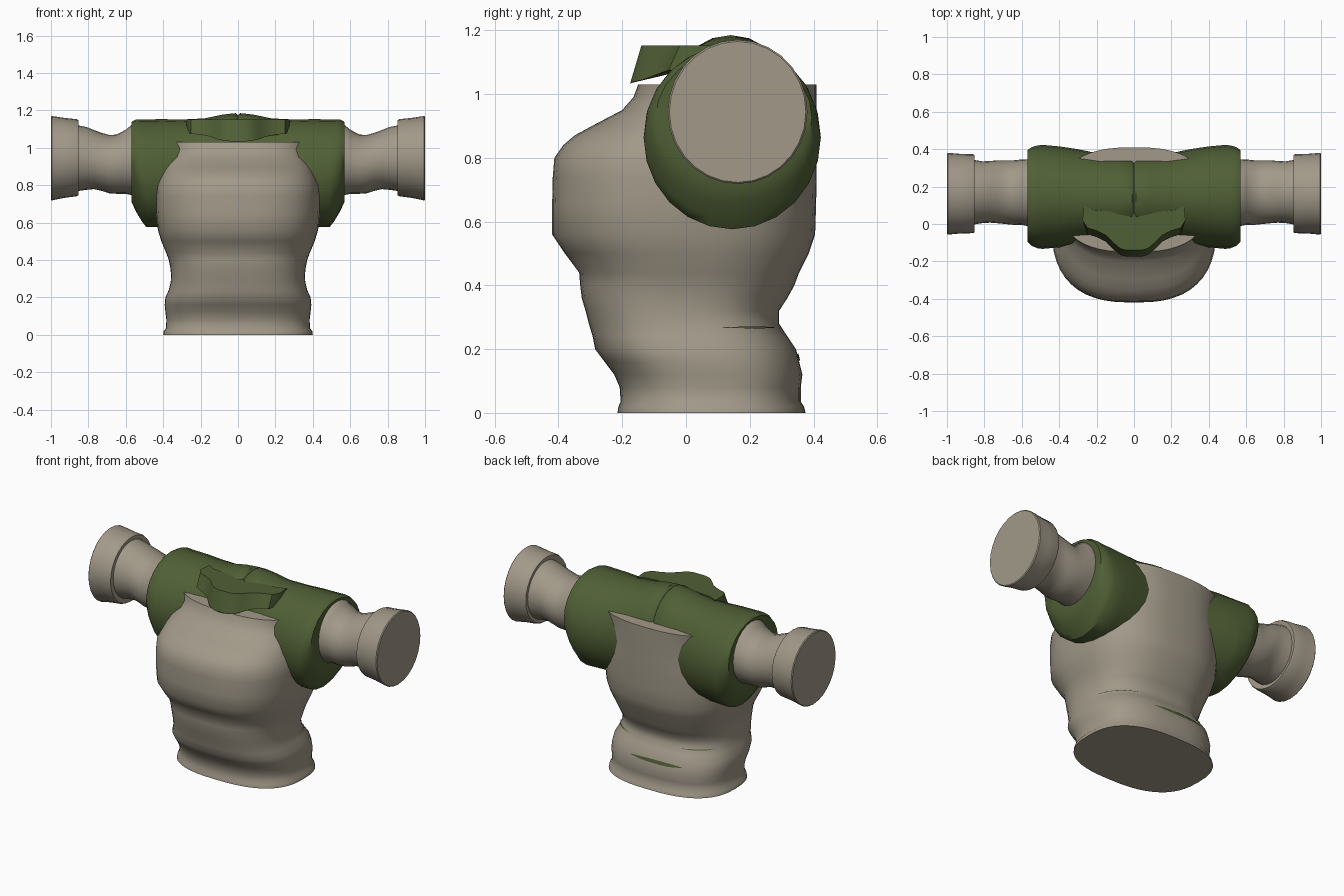
import bpy, bmesh, math

def material(name, rgb):
    m = bpy.data.materials.new(name)
    m.diffuse_color = (*rgb, 1)
    return m

CLOTH = material("beige cloth", (0.36, 0.32, 0.25))
GREEN = material("olive green", (0.08, 0.115, 0.036))

def loft(name, rings, mat, closed=True, caps=True, angle=50):
    """Skin a list of point rings into one object."""
    bm = bmesh.new()
    rows = [[bm.verts.new(p) for p in r] for r in rings]
    n = len(rows[0])
    for a, b in zip(rows, rows[1:]):
        for i in range(n if closed else n - 1):
            j = (i + 1) % n
            bm.faces.new((a[i], a[j], b[j], b[i]))
    if caps:
        bm.faces.new(rows[0])
        bm.faces.new(rows[-1])
    bmesh.ops.recalc_face_normals(bm, faces=bm.faces)
    me = bpy.data.meshes.new(name)
    bm.to_mesh(me)
    bm.free()
    me.materials.append(mat)
    ob = bpy.data.objects.new(name, me)
    bpy.context.collection.objects.link(ob)
    bpy.context.view_layer.objects.active = ob
    ob.select_set(True)
    bpy.ops.object.shade_smooth_by_angle(angle=math.radians(angle))
    ob.select_set(False)
    return ob

def spow(v, p):
    return math.copysign(abs(v) ** p, v)

# Torso profile: z, half width, front y, back y
TORSO = [(0, .40, -.215, .375), (.02, .397, -.212, .37), (.035, .385, -.205, .36),
         (.08, .383, -.208, .36), (.12, .388, -.225, .365), (.16, .392, -.255, .355),
         (.20, .388, -.285, .345), (.24, .37, -.293, .318), (.28, .36, -.305, .292),
         (.32, .358, -.315, .292), (.36, .362, -.327, .318), (.40, .37, -.332, .34),
         (.44, .385, -.335, .355), (.50, .41, -.38, .385), (.56, .428, -.42, .405),
         (.65, .438, -.42, .408), (.74, .44, -.418, .41), (.80, .435, -.413, .41),
         (.84, .42, -.385, .41), (.87, .41, -.35, .41), (.90, .40, -.295, .41),
         (.95, .385, -.20, .41), (.99, .385, -.165, .41), (1.03, .398, -.15, .41)]

def torso_point(z, w, yf, yb, a, grow=0.0):
    e = 2 / 2.6
    return ((w + grow) * spow(math.cos(a), e),
            (yf + yb) / 2 + ((yb - yf) / 2 + grow) * spow(math.sin(a), e), z)

N = 48
loft("torso", [[torso_point(*r, math.tau * i / N) for i in range(N)] for r in TORSO], CLOTH)

def torso_at(z):
    for a, b in zip(TORSO, TORSO[1:]):
        if a[0] <= z <= b[0]:
            t = (z - a[0]) / (b[0] - a[0])
            return [p + (q - p) * t for p, q in zip(a, b)]

# Thin slivers of the green lining showing at the waist
for k, (z, h, a0, a1) in enumerate([(.268, .006, 15, 65), (.268, .006, 110, 150),
                                    (.175, .022, 75, 115)]):
    rows = []
    for s in (-.5, .5):
        row = []
        for i in range(13):
            t = i / 12
            zz = z + s * h * math.sin(math.pi * (.04 + .92 * t))
            row.append(torso_point(*torso_at(zz), math.radians(a0 + (a1 - a0) * t), .004))
        rows.append(row)
    loft(f"lining_sliver_{k + 1}", rows, GREEN, closed=False, caps=False)

def tube(name, sections, mat, sides, angle=50, mirrored=True):
    """Loft ellipses along x: x, centre y, centre z, radius y, radius z."""
    def build(label, sgn):
        rings = [[(sgn * x, cy + ry * math.cos(math.tau * i / sides),
                   cz + rz * math.sin(math.tau * i / sides)) for i in range(sides)]
                 for x, cy, cz, ry, rz in sections]
        loft(label, rings, mat, angle=angle)
    if mirrored:
        build("right_" + name, 1)
        build("left_" + name, -1)
    else:
        build(name, 1)

# Shoulder yoke running across the body, with a seam in the middle
HALF = [(.012, .14, .90, .222, .285), (.08, .14, .89, .225, .288),
        (.18, .14, .875, .235, .282), (.30, .145, .865, .255, .286),
        (.40, .145, .865, .27, .288), (.49, .145, .864, .278, .288),
        (.515, .145, .88, .275, .272), (.545, .147, .905, .265, .247),
        (.57, .15, .925, .245, .213), (.566, .155, .93, .18, .17)]
YOKE = [(-x, *r) for x, *r in reversed(HALF)] + [(0, .14, .90, .21, .273)] + HALF
tube("shoulder_yoke", YOKE, GREEN, 24, mirrored=False)

# Sleeves with soft folds
tube("sleeve", [(.50, .165, .935, .18, .19), (.56, .165, .938, .178, .192),
                (.60, .17, .925, .175, .172), (.65, .168, .912, .172, .158),
                (.69, .17, .913, .170, .156), (.73, .172, .925, .168, .155),
                (.77, .172, .937, .165, .158), (.81, .17, .943, .165, .168),
                (.87, .17, .945, .175, .178)], CLOTH, 24)

# Flared cuffs
tube("cuff", [(.862, .162, .947, .165, .165), (.852, .162, .947, .195, .188),
              (.852, .162, .947, .207, .200), (.862, .162, .947, .211, .206),
              (.93, .162, .946, .213, .214), (.975, .162, .945, .217, .222),
              (.995, .162, .944, .219, .226), (1.0, .162, .944, .214, .221)],
     CLOTH, 28, angle=35)

# Fold-over collar: x, top y, underside z
EDGE = [(0, -.14, 1.032), (.04, -.14, 1.034), (.075, -.13, 1.038), (.11, -.10, 1.045),
        (.15, -.06, 1.06), (.20, -.035, 1.07), (.25, -.02, 1.075), (.275, .02, 1.08),
        (.27, .10, 1.08), (.22, .075, 1.06), (.12, .065, 1.05), (0, .06, 1.05)]
EDGE += [(-x, y, z) for x, y, z in reversed(EDGE[1:-1])]

def collar_ring(t):
    # the lower edge leans forward at the front
    return [(x, y - .035 * (1 - t) * (y < 0), z + (1.152 - z) * t) for x, y, z in EDGE]

loft("collar", [collar_ring(t) for t in (0, .35, .7, 1)], GREEN, angle=45)
